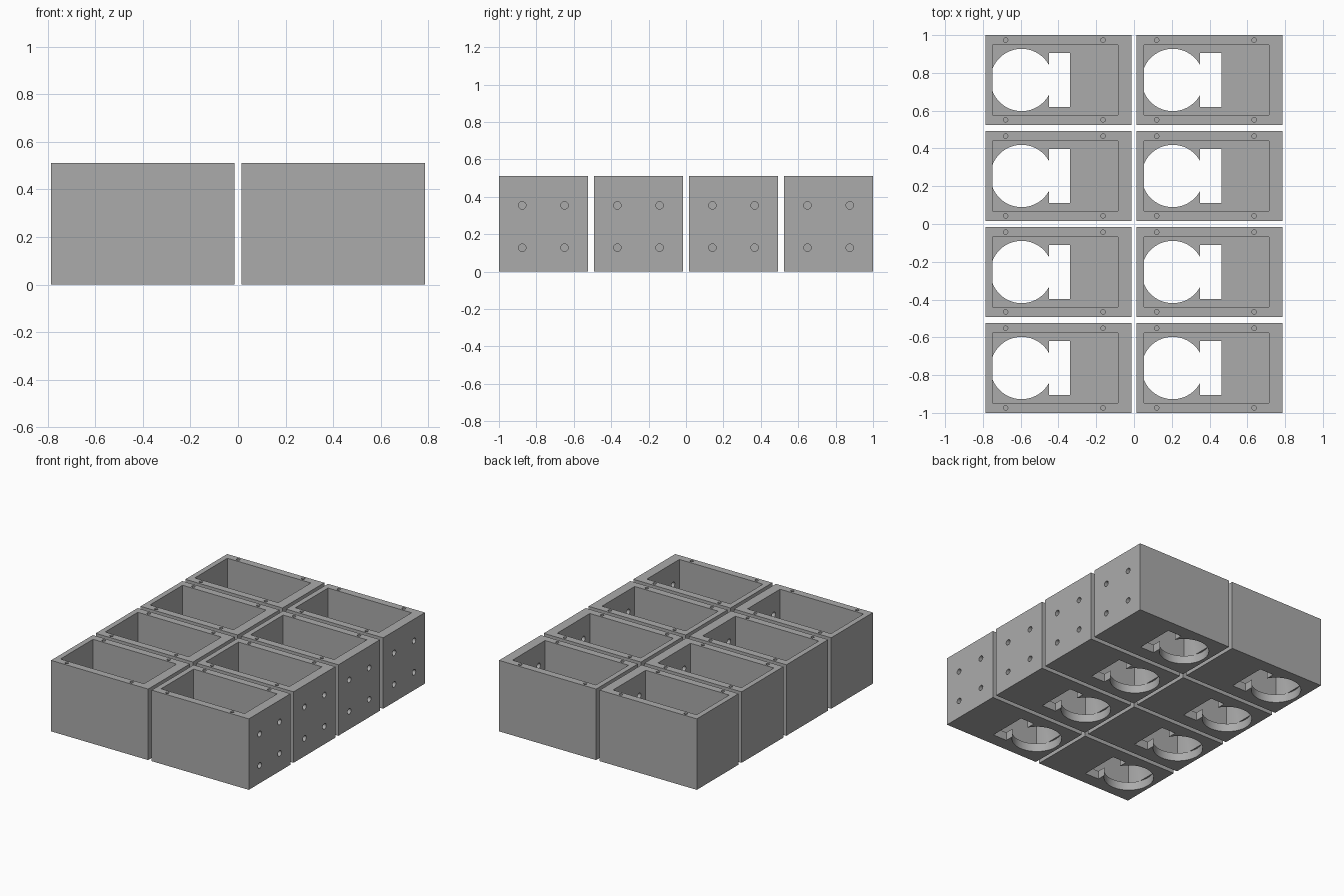
import bpy
import bmesh
import math
from mathutils import Matrix

if "Cube" in bpy.data.objects:
    bpy.data.objects.remove(bpy.data.objects["Cube"])

W, D, H = 0.772, 0.475, 0.51      # outer size of one housing
FLOOR = 0.06                      # floor thickness
PITCH_X, PITCH_Y = 0.8, (2 - D) / 3

grey = bpy.data.materials.new("plain grey")
grey.diffuse_color = (0.41, 0.41, 0.41, 1)
grey.use_nodes = True
grey.node_tree.nodes["Principled BSDF"].inputs["Base Color"].default_value = grey.diffuse_color


def make_object(name, bm):
    mesh = bpy.data.meshes.new(name)
    bm.to_mesh(mesh)
    bm.free()
    mesh.materials.append(grey)
    obj = bpy.data.objects.new(name, mesh)
    bpy.context.collection.objects.link(obj)
    return obj


def block(name, x0, x1, y0, y1, z0, z1):
    bm = bmesh.new()
    bmesh.ops.create_cube(bm, size=1, matrix=Matrix.Translation(
        ((x0 + x1) / 2, (y0 + y1) / 2, (z0 + z1) / 2))
        @ Matrix.Diagonal((x1 - x0, y1 - y0, z1 - z0, 1)))
    return make_object(name, bm)


def rod(name, centre, radius, depth, sides, along_x=False):
    turn = Matrix.Rotation(math.pi / 2, 4, 'Y') if along_x else Matrix()
    bm = bmesh.new()
    bmesh.ops.create_cone(bm, cap_ends=True, segments=sides, radius1=radius,
                          radius2=radius, depth=depth,
                          matrix=Matrix.Translation(centre) @ turn)
    return make_object(name, bm)


# Solid housing, then the volumes to remove
housing = block("housing", -W / 2, W / 2, -D / 2, D / 2, 0, H)
cutters = [
    block("cavity_cutter", -0.348, 0.316, -0.185, 0.185, FLOOR, H + 0.1),
    rod("round_opening_cutter", (-0.195, 0, 0), 0.165, 2 * FLOOR + 0.002, 64),
    block("slot_cutter", -0.05, 0.062, -0.143, 0.143, -0.1, FLOOR + 0.05),
]
# Screw holes in the long rims
for x in (-0.28, 0.236):
    for y in (-0.211, 0.211):
        cutters.append(rod("rim_hole_cutter", (x, y, H), 0.012, 0.3, 24))
# Mounting holes through the thick end wall
for y in (-0.113, 0.113):
    for z in (0.128, 0.354):
        cutters.append(rod("wall_hole_cutter", (0.37, y, z), 0.02, 0.2, 24, True))

for cutter in cutters:
    cutter.hide_render = True
    mod = housing.modifiers.new("cut", 'BOOLEAN')
    mod.operation = 'DIFFERENCE'
    mod.solver = 'EXACT'
    mod.object = cutter

# Bake the cuts and drop the cutters
bpy.context.view_layer.update()
graph = bpy.context.evaluated_depsgraph_get()
cut_mesh = bpy.data.meshes.new_from_object(housing.evaluated_get(graph))
housing.modifiers.clear()
housing.data = cut_mesh
for cutter in cutters:
    bpy.data.objects.remove(cutter)

bpy.ops.object.select_all(action='DESELECT')
housing.select_set(True)
bpy.context.view_layer.objects.active = housing
bpy.ops.object.shade_smooth_by_angle(angle=math.radians(30))

# Two columns by four rows of identical housings
for col in range(2):
    for row in range(4):
        box = housing if col == row == 0 else housing.copy()
        if box is not housing:
            bpy.context.collection.objects.link(box)
        box.name = f"housing_{col + 1}_{row + 1}"
        box.location = ((col - 0.5) * PITCH_X, (row - 1.5) * PITCH_Y, 0)
